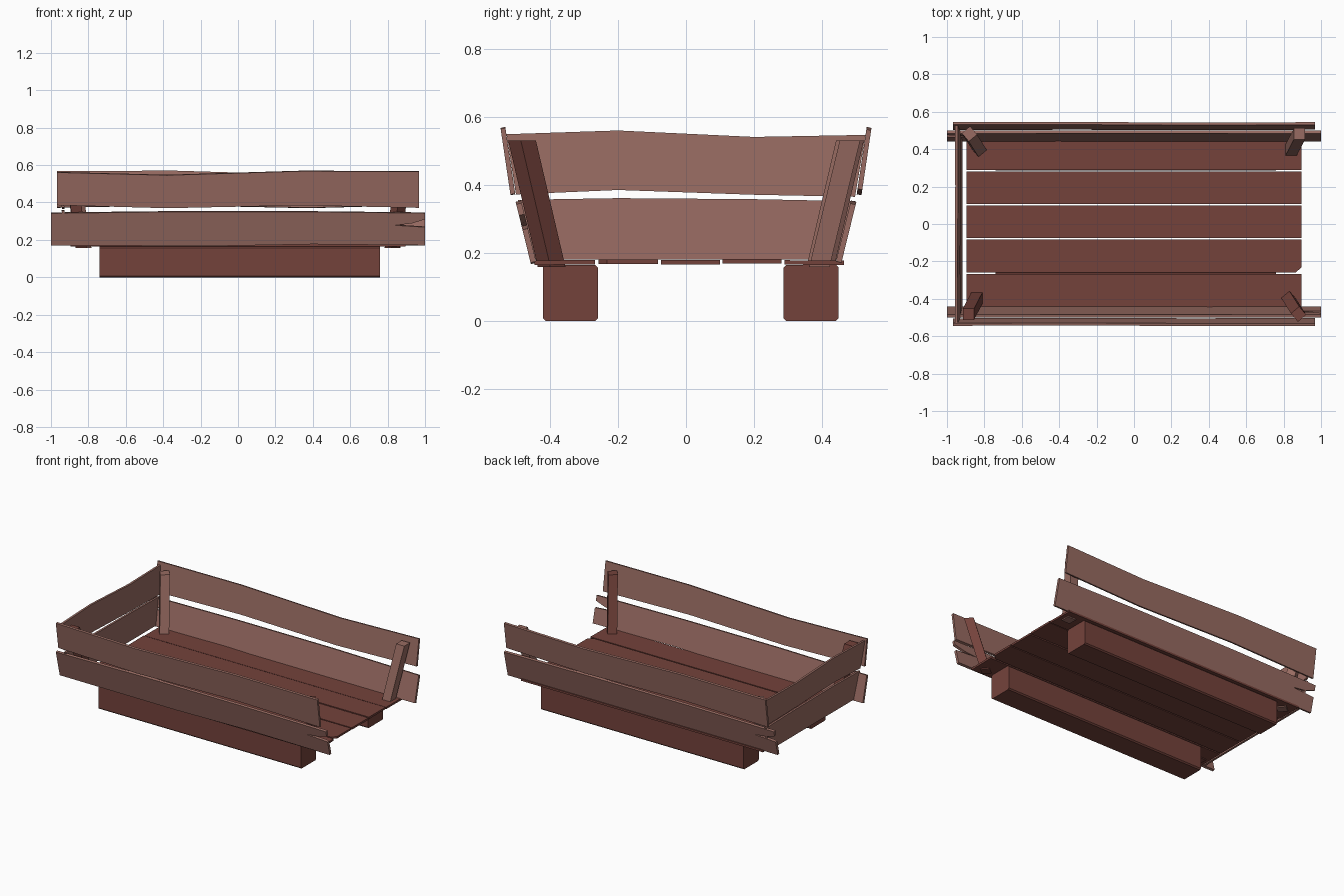
import bpy, bmesh, math
from mathutils import Vector, Matrix

if "Cube" in bpy.data.objects:
    bpy.data.objects.remove(bpy.data.objects["Cube"])


def material(name, rgb):
    m = bpy.data.materials.new(name)
    m.diffuse_color = (*rgb, 1)
    m.use_nodes = True
    m.node_tree.nodes["Principled BSDF"].inputs["Base Color"].default_value = m.diffuse_color
    return m


DARK = material("dark red wood", (0.175, 0.055, 0.044))
LIGHT = material("pale brown wood", (0.315, 0.148, 0.122))


def finish(name, bm, mat):
    bmesh.ops.recalc_face_normals(bm, faces=bm.faces)
    me = bpy.data.meshes.new(name)
    bm.to_mesh(me)
    bm.free()
    me.materials.append(mat)
    ob = bpy.data.objects.new(name, me)
    bpy.context.collection.objects.link(ob)
    return ob


def board(name, outline, place, thick, mat, turn=0):
    """Extruded outline; place(u, v) gives a 3D point, thick is a 3D vector."""
    bm = bmesh.new()
    rot = Matrix.Rotation(turn, 3, 'Z')
    rings = [[bm.verts.new(rot @ (Vector(place(u, v)) + Vector(thick) * s))
              for u, v in outline] for s in (-0.5, 0.5)]
    bm.faces.new(rings[0])
    bm.faces.new(rings[1])
    n = len(outline)
    for i in range(n):
        j = (i + 1) % n
        bm.faces.new((rings[0][i], rings[0][j], rings[1][j], rings[1][i]))
    return finish(name, bm, mat)


# two runners under the floor
for side, y in (("front", -0.34), ("back", 0.368)):
    c, h = 0.008, 0.081
    prof = [(-h, c), (-h + c, 0), (h - c, 0), (h, c),
            (h, 0.165 - c), (h - c, 0.165), (c - h, 0.165), (-h, 0.165 - c)]
    board(side + "_runner", prof, lambda u, v: (0.01, y + u, v), (1.5, 0, 0), DARK)

# five floor planks, one with a chipped corner
planks = [(-0.445, -0.267, 0.171, 0.012), (-0.258, -0.083, 0.174, 0.0),
          (-0.074, 0.100, 0.173, -0.002), (0.107, 0.281, 0.175, 0.001),
          (0.289, 0.465, 0.172, -0.006)]
for i, (a, b, z, tilt) in enumerate(planks):
    pts = [(-0.895, a), (0.895, a), (0.895, b), (-0.895, b)]
    if i == 1:
        pts[1:2] = [(0.865, a), (0.895, a + 0.025)]
    board("floor_plank_%d" % (i + 1), pts,
          lambda u, v: (u, v, z + tilt * (v - a)), (0, 0, 0.013), DARK)

# leaning side boards, the back pair is the front pair turned half round
lower = [(-1, 0.173), (-0.15, 0.169), (0.4, 0.179), (1, 0.173),
         (1, 0.27), (0.84, 0.28), (0.93, 0.29), (1, 0.312),
         (1, 0.345), (0.35, 0.352), (-0.35, 0.352), (-1, 0.344)]
upper = [(-0.968, 0.387), (-0.38, 0.371), (0.33, 0.386), (0.968, 0.373),
         (0.968, 0.566), (0.35, 0.569), (-0.38, 0.547), (-0.968, 0.562)]


def lean(y0, z0, y1, z1):
    return lambda u, v: (u, y0 + (y1 - y0) * (v - z0) / (z1 - z0), v)


for side, turn in (("front", 0), ("back", math.pi)):
    board(side + "_lower_board", lower, lean(-0.449, 0.173, -0.493, 0.352),
          (0, 0.016, 0.004), LIGHT, turn)
    board(side + "_upper_board", upper, lean(-0.509, 0.371, -0.538, 0.566),
          (0, 0.014, 0.003), LIGHT, turn)

# left end boards
end_low = [(-0.452, 0.180), (0.455, 0.181), (0.497, 0.352),
           (0.2, 0.358), (-0.2, 0.361), (-0.495, 0.356)]
end_up = [(-0.500, 0.372), (-0.2, 0.385), (0.2, 0.371), (0.497, 0.365),
          (0.528, 0.547), (0.2, 0.541), (-0.2, 0.560), (-0.528, 0.549)]
board("end_lower_board", end_low, lambda u, v: (-0.925 - 0.06 * (v - 0.18), u, v),
      (0.014, 0, 0), LIGHT)
board("end_upper_board", end_up, lambda u, v: (-0.935 - 0.08 * (v - 0.37), u, v),
      (0.014, 0, 0), LIGHT)


# four leaning corner posts
def post(name, top, bottom, size, angle, mat):
    bm = bmesh.new()
    rings = []
    for x, y, z in (bottom, top):
        rings.append([bm.verts.new((x + size * 0.7071 * math.cos(angle + k * math.pi / 2),
                                    y + size * 0.7071 * math.sin(angle + k * math.pi / 2), z))
                      for k in range(4)])
    bm.faces.new(rings[0])
    bm.faces.new(rings[1])
    for i in range(4):
        j = (i + 1) % 4
        bm.faces.new((rings[0][i], rings[0][j], rings[1][j], rings[1][i]))
    finish(name, bm, mat)


q = math.pi / 4
for side, s, mat in (("front", 1, DARK), ("back", -1, LIGHT)):
    a, b = ("left", "right") if s == 1 else ("right", "left")
    post(side + "_" + a + "_post", (-0.885 * s, -0.482 * s, 0.53),
         (-0.838 * s, -0.392 * s, 0.158), 0.06, q, mat)
    post(side + "_" + b + "_post", (0.880 * s, -0.482 * s, 0.53),
         (0.825 * s, -0.395 * s, 0.158), 0.058, q + math.radians(40), mat)
